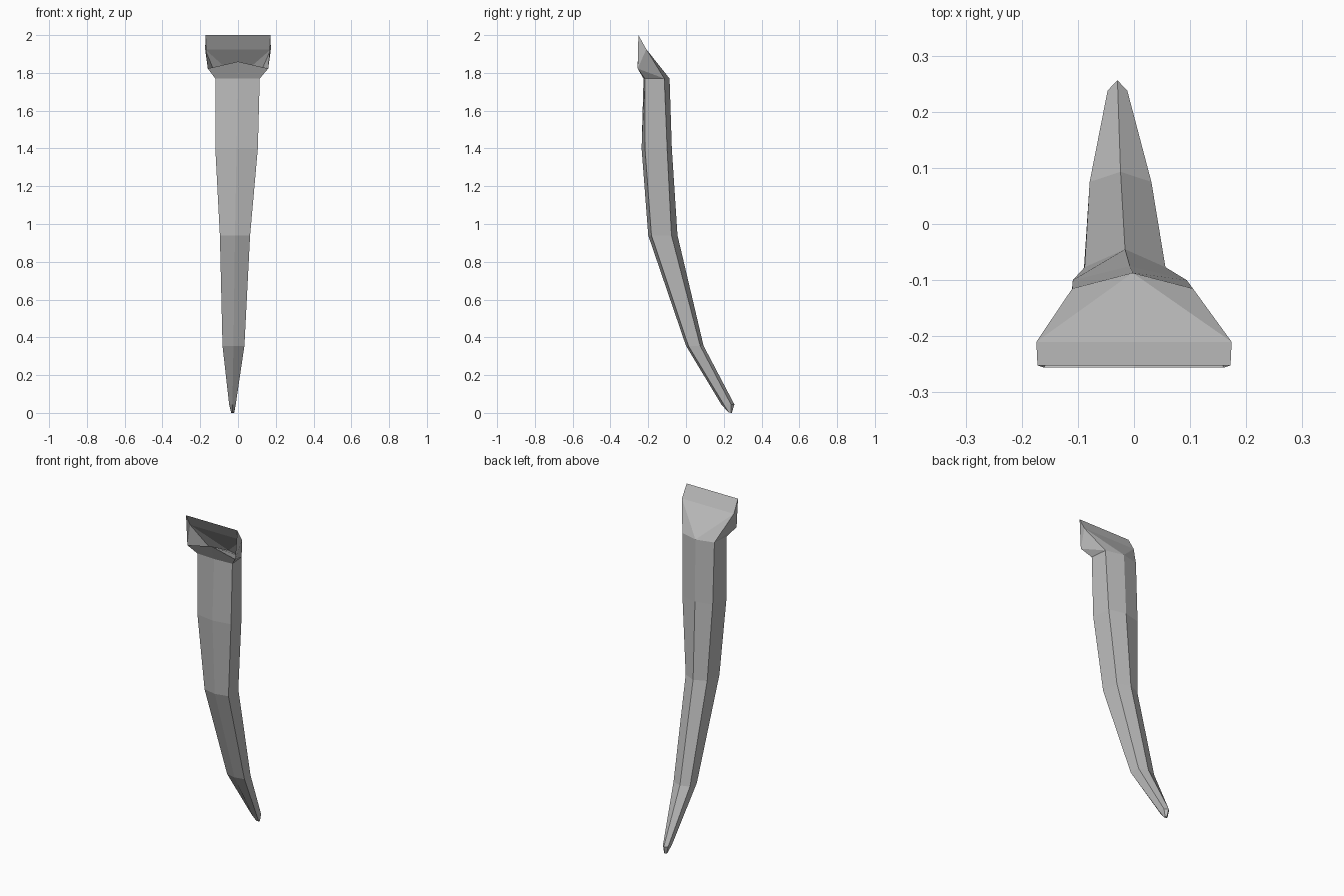
import bpy
import bmesh

cube = bpy.data.objects.get("Cube")
if cube:
    bpy.data.objects.remove(cube, do_unlink=True)

# Single flat grey
grey = bpy.data.materials.new("plain grey")
grey.use_nodes = True
colour = (0.5, 0.5, 0.5, 1)
grey.diffuse_color = colour
grey.node_tree.nodes["Principled BSDF"].inputs["Base Color"].default_value = colour


def make_object(name, bm):
    mesh = bpy.data.meshes.new(name)
    bm.to_mesh(mesh)
    bm.free()
    mesh.materials.append(grey)
    obj = bpy.data.objects.new(name, mesh)
    bpy.context.collection.objects.link(obj)


def ring(z, x_left, x_right, inset, front, front_side, back_side, back):
    """Six-sided section: front ridge, two sides, back ridge."""
    mid = (x_left + x_right) / 2
    return [(mid, front, z), (x_right, front_side, z),
            (x_right - inset, back_side, z), (mid, back, z),
            (x_left + inset, back_side, z), (x_left, front_side, z)]


# Curved shaft sections from the tip up to the socket
tip = [(-0.028, 0.222, 0.005), (-0.02, 0.226, 0.003), (-0.02, 0.238, 0),
       (-0.028, 0.243, 0), (-0.036, 0.238, 0), (-0.036, 0.226, 0.003)]
knuckle = ring(0.045, -0.047, -0.012, 0, 0.187, 0.2, 0.238, 0.256)
sections = [
    tip,
    knuckle,
    ring(0.355, -0.082, 0.034, 0.003, 0.0, 0.013, 0.075, 0.093),
    ring(0.94, -0.096, 0.064, 0.008, -0.2, -0.183, -0.077, -0.045),
    ring(1.4, -0.12, 0.105, 0.011, -0.235, -0.217, -0.1, -0.075),
    ring(1.77, -0.12, 0.115, 0.01, -0.225, -0.218, -0.115, -0.087),
]

bm = bmesh.new()
rings = [[bm.verts.new(p) for p in s] for s in sections]
for low, high in zip(rings, rings[1:]):
    for i in range(6):
        j = (i + 1) % 6
        bm.faces.new((low[i], low[j], high[j], high[i]))
bm.faces.new(rings[0][::-1])

# Flared socket: front lip, side cheeks and sloping back plate
front, fr, br, back, bl, fl = rings[-1]
lip = bm.verts.new((0, -0.256, 1.86))
lip_r, lip_l = [bm.verts.new((s * 0.16, -0.256, 1.823)) for s in (1, -1)]
mid_r, mid_l = [bm.verts.new((s * 0.174, -0.21, 1.925)) for s in (1, -1)]
top_r, top_l = [bm.verts.new((s * 0.172, -0.252, 2.0)) for s in (1, -1)]
for face in [
    (front, fr, lip_r, lip), (fl, front, lip, lip_l),
    (fr, br, lip_r), (br, mid_r, lip_r), (lip_r, mid_r, top_r),
    (bl, fl, lip_l), (mid_l, bl, lip_l), (mid_l, lip_l, top_l),
    (br, back, mid_r), (back, bl, mid_l), (back, mid_l, mid_r),
    (mid_r, mid_l, top_l, top_r),
]:
    bm.faces.new(face)
floor_points = [v.co.copy() for v in (lip, lip_r, br, back, bl, lip_l)]
make_object("curved_spike", bm)

# Floor inside the open socket
bm = bmesh.new()
verts = [bm.verts.new(p) for p in floor_points]
for a, b in zip(verts[1:], verts[2:]):
    bm.faces.new((verts[0], a, b))
make_object("socket_floor", bm)
